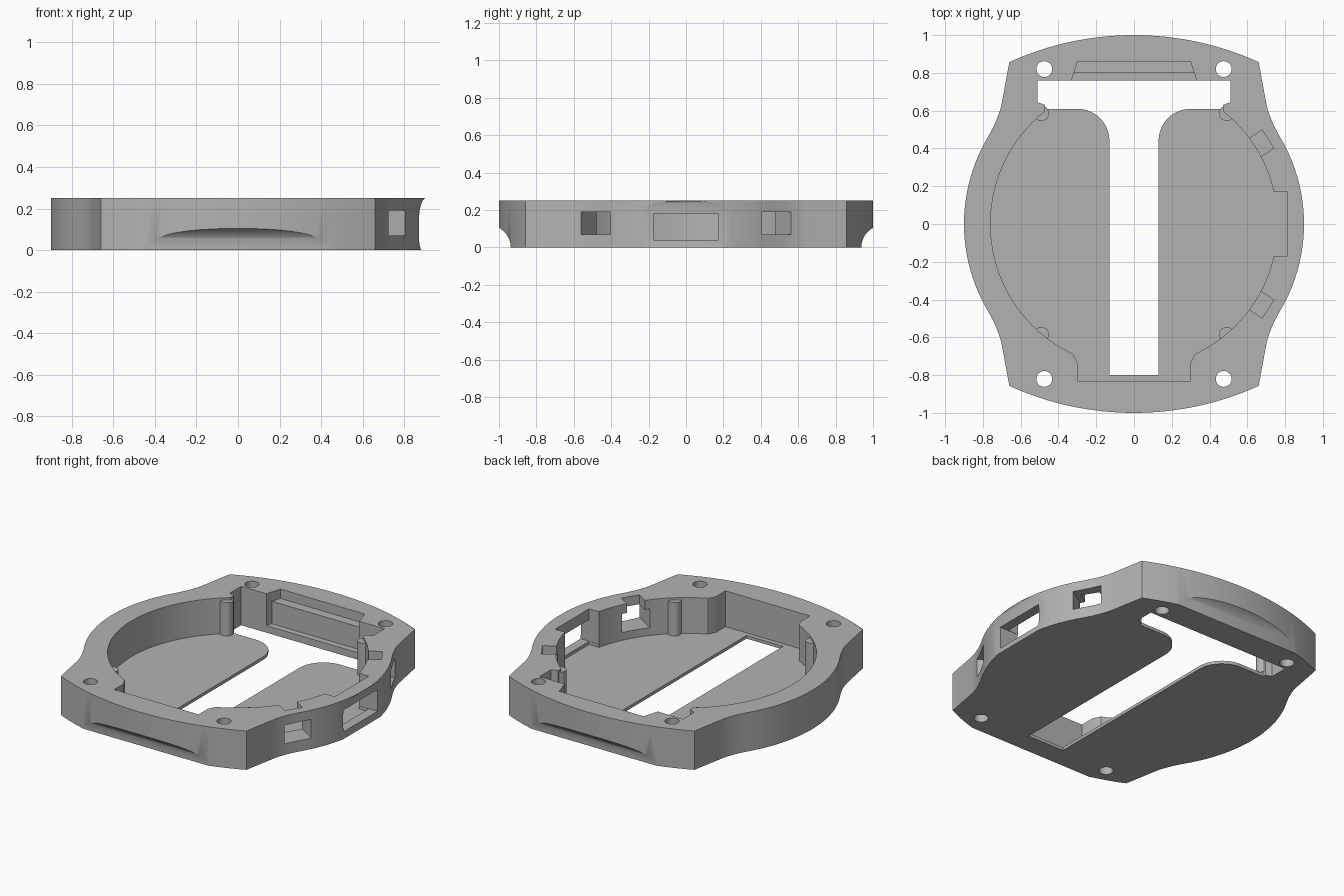
import bpy, bmesh
from math import cos, sin, pi, radians, sqrt
from mathutils import Matrix, Vector

default = bpy.data.objects.get("Cube")
if default:
    bpy.data.objects.remove(default, do_unlink=True)

HEIGHT, FLOOR = 0.25, 0.02
grey = bpy.data.materials.new("mid_grey")
grey.use_nodes = True
grey.diffuse_color = (0.45, 0.45, 0.45, 1)
grey.node_tree.nodes["Principled BSDF"].inputs["Base Color"].default_value = (0.45, 0.45, 0.45, 1)


def prism(name, points, low, high, matrix=None):
    """Extrude a flat outline from low to high, then place it."""
    bm = bmesh.new()
    face = bm.faces.new([bm.verts.new((x, y, low)) for x, y in points])
    new = bmesh.ops.extrude_face_region(bm, geom=[face])["geom"]
    bmesh.ops.translate(bm, vec=(0, 0, high - low),
                        verts=[v for v in new if isinstance(v, bmesh.types.BMVert)])
    if matrix:
        bm.transform(matrix)
    bmesh.ops.recalc_face_normals(bm, faces=bm.faces)
    mesh = bpy.data.meshes.new(name)
    bm.to_mesh(mesh)
    bm.free()
    mesh.materials.append(grey)
    ob = bpy.data.objects.new(name, mesh)
    bpy.context.collection.objects.link(ob)
    return ob


def arc(cx, cy, r, a, b, n):
    return [(cx + r * cos(radians(a + (b - a) * i / n)),
             cy + r * sin(radians(a + (b - a) * i / n))) for i in range(n + 1)]


def circle(x, y, r, n):
    return arc(x, y, r, 0, 360, n)[:-1]


def rect(x0, x1, y0, y1):
    return [(x0, y0), (x1, y0), (x1, y1), (x0, y1)]


def mirror_x(half):
    return half + [(-x, y) for x, y in reversed(half)]


def combine(target, tool, operation="DIFFERENCE"):
    mod = target.modifiers.new("shape", "BOOLEAN")
    mod.operation, mod.solver, mod.object = operation, "EXACT", tool
    bpy.context.view_layer.objects.active = target
    bpy.ops.object.modifier_apply(modifier=mod.name)
    bpy.data.objects.remove(tool, do_unlink=True)


# Outer body: round sides, concave shoulders, gently bowed ends
a, b, c = Vector((0.779, 0.45)), Vector((0.714, 0.563)), Vector((0.70, 0.64))
shoulder = [tuple(a * (1 - t) ** 2 + b * 2 * t * (1 - t) + c * t * t)
            for t in [i / 8 for i in range(1, 9)]]
bow = 1.595
end = [(x, 1 - bow + sqrt(bow * bow - x * x)) for x in [0.66 * (1 - i / 16) for i in range(17)]]
quarter = arc(0, 0, 0.9, 0, 30, 16) + shoulder + end
upper = quarter + [(-x, y) for x, y in reversed(quarter[:-1])]
outline = upper + [(x, -y) for x, y in reversed(upper[1:-1])]
case = prism("watch_case", outline, 0, HEIGHT)

# Round cavity, back bay and front bay
back_edge = [(0.47, 0.63), (0.51, 0.645), (0.51, 0.76)]
combine(case, prism("cavity", circle(0, 0, 0.76, 96), FLOOR, 0.4))
combine(case, prism("back_bay", mirror_x([(0.47, 0.5)] + back_edge), FLOOR, 0.4))
combine(case, prism("front_bay", mirror_x([(0.30, -0.83), (0.30, -0.735), (0.325, -0.685),
                                           (0.325, -0.6)]), FLOOR, 0.4))

# Stepped pocket in the back wall
combine(case, prism("pocket", mirror_x([(0.335, 0.74), (0.32, 0.80)]), 0.045, 0.4))
combine(case, prism("pocket_step", mirror_x([(0.335, 0.74), (0.30, 0.86)]), 0.19, 0.4))

# Alignment pegs on the cavity wall
for sx in (-1, 1):
    for sy in (-1, 1):
        peg = prism("peg", circle(0.49 * sx, 0.585 * sy, 0.04, 24), 0.005, 0.235)
        combine(case, peg, "UNION")

# Floor slot that opens into the wide hole at the back
slot = [(0.13, -0.8)] + arc(0.30, 0.44, 0.17, 180, 90, 12) + [(0.47, 0.61)] + back_edge
combine(case, prism("floor_slot", mirror_x(slot), -0.1, FLOOR + 0.01))

# Four screw holes
for sx in (-1, 1):
    for sy in (-1, 1):
        combine(case, prism("screw_hole", circle(0.475 * sx, 0.82 * sy, 0.042, 32), -0.1, 0.4))

# Four angled windows with narrower notches open to the top
for angle in (32.3, 147.7, 212.3, 327.7):
    turn = Matrix.Rotation(radians(angle), 4, "Z")
    combine(case, prism("window", rect(0.7, 1.0, -0.088, 0.088), 0.07, 0.19, turn))
    combine(case, prism("window_notch", rect(0.7, 0.84, -0.057, 0.057), 0.15, 0.4, turn))

# Thumb recess, inner notch and wide window on the left side
stand = Matrix.Rotation(pi / 2, 4, "X")
recess = [(1, -0.02), (0.89, -0.02), (0.88, 0), (0.872, 0.03), (0.87, 0.08), (0.87, 0.15),
          (0.873, 0.19), (0.88, 0.22), (0.889, 0.24), (0.899, 0.25), (1, 0.26)]
combine(case, prism("thumb_recess", recess, -0.4, 0.4, stand))
combine(case, prism("side_notch", rect(0.6, 0.81, -0.172, 0.172), FLOOR, 0.4))
combine(case, prism("side_window", rect(0.7, 1.0, -0.174, 0.174), 0.04, 0.18))

# Coves under the front and back ends
turn = Matrix.Rotation(pi / 2, 4, "Y")
for sy in (-1, 1):
    combine(case, prism("cove", circle(0, 1.055 * sy, 0.118, 64), -0.8, 0.8, turn))

bpy.ops.object.select_all(action="DESELECT")
case.select_set(True)
bpy.context.view_layer.objects.active = case
bpy.ops.object.shade_smooth_by_angle(angle=radians(30))
